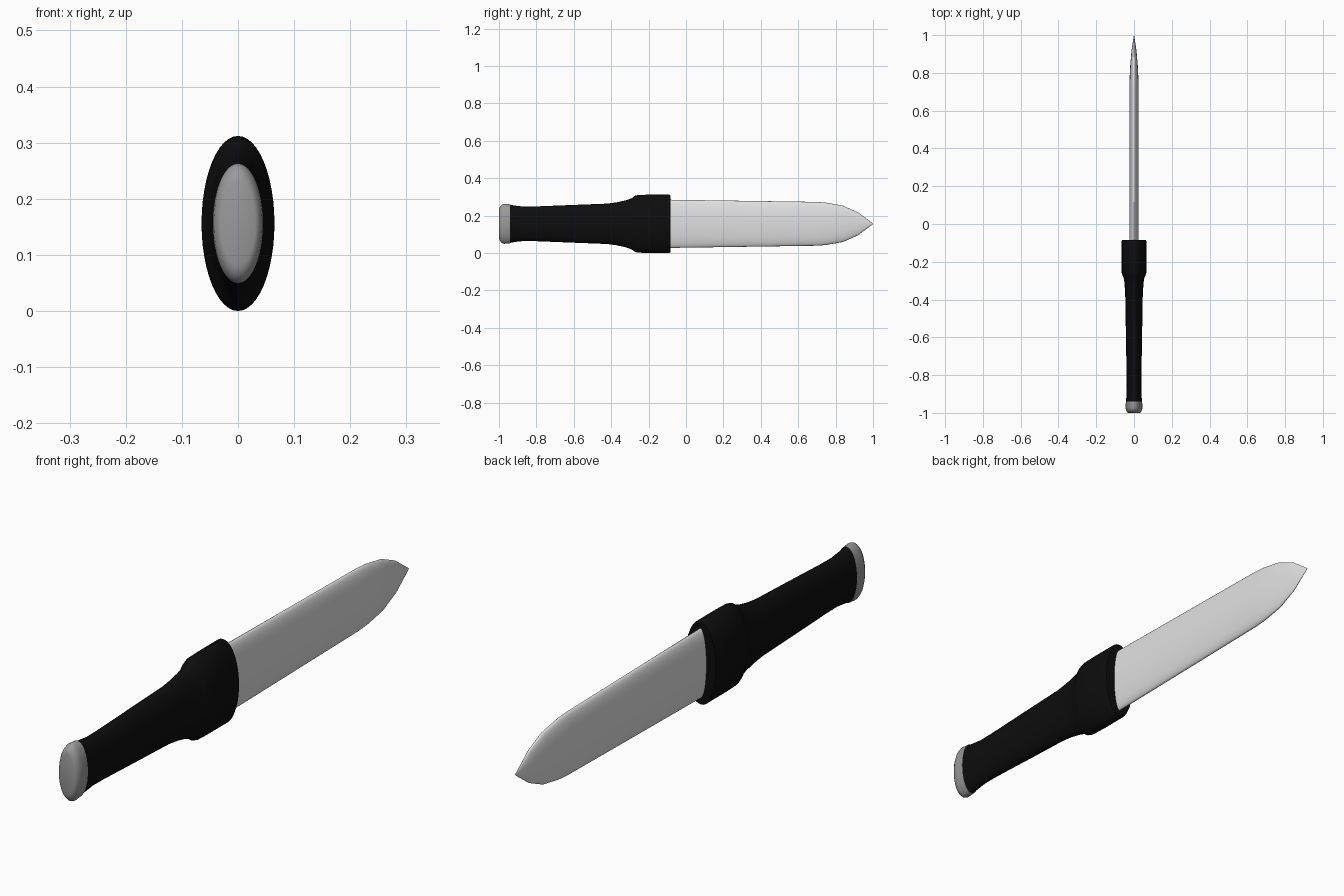
import bpy, bmesh, math

if "Cube" in bpy.data.objects:
    bpy.data.objects.remove(bpy.data.objects["Cube"])

CZ = 0.156  # height of the knife's long axis


def material(name, c):
    m = bpy.data.materials.new(name)
    m.diffuse_color = (c, c, c, 1)
    m.use_nodes = True
    m.node_tree.nodes["Principled BSDF"].inputs["Base Color"].default_value = m.diffuse_color
    return m


def loft(name, profile, mat, sides=48, angle=35):
    """Elliptical sections along y: (y, half width x, half height z)."""
    bm = bmesh.new()
    rings = []
    for y, rx, rz in profile:
        rings.append([bm.verts.new((rx * math.cos(2 * math.pi * i / sides), y,
                                    CZ + rz * math.sin(2 * math.pi * i / sides)))
                      for i in range(sides)])
    for a, b in zip(rings, rings[1:]):
        for i in range(sides):
            j = (i + 1) % sides
            bm.faces.new((a[i], a[j], b[j], b[i]))
    bm.faces.new(rings[0])
    bm.faces.new(rings[-1])
    bmesh.ops.remove_doubles(bm, verts=bm.verts, dist=1e-5)
    bmesh.ops.recalc_face_normals(bm, faces=bm.faces)
    me = bpy.data.meshes.new(name)
    bm.to_mesh(me)
    bm.free()
    ob = bpy.data.objects.new(name, me)
    bpy.context.collection.objects.link(ob)
    me.materials.append(mat)
    bpy.ops.object.select_all(action='DESELECT')
    ob.select_set(True)
    bpy.context.view_layer.objects.active = ob
    bpy.ops.object.shade_smooth_by_angle(angle=math.radians(angle))
    return ob


steel = material("blade steel", 0.75)
grey = material("pommel grey", 0.32)
black = material("black grip", 0.004)

# Blade with a pointed tip
loft("blade", [(-0.10, 0.025, 0.129), (0.30, 0.025, 0.123), (0.70, 0.025, 0.117),
               (0.75, 0.0245, 0.113), (0.84, 0.020, 0.097), (0.92, 0.013, 0.061),
               (0.998, 0.001, 0.003), (1.0, 0.0004, 0.0006)], steel)

# Grip flaring into the guard collar
loft("grip_and_guard", [(-0.945, 0.043, 0.103), (-0.92, 0.041, 0.098),
                        (-0.87, 0.039, 0.092), (-0.80, 0.039, 0.093),
                        (-0.60, 0.043, 0.101), (-0.42, 0.045, 0.108),
                        (-0.37, 0.047, 0.115), (-0.32, 0.050, 0.126),
                        (-0.29, 0.053, 0.137), (-0.275, 0.060, 0.149),
                        (-0.258, 0.065, 0.154), (-0.20, 0.065, 0.156),
                        (-0.09, 0.065, 0.156), (-0.084, 0.063, 0.152)], black)

# Rounded pommel cap
loft("pommel", [(-1.0, 0.031, 0.075), (-0.996, 0.037, 0.090), (-0.985, 0.043, 0.102),
                (-0.972, 0.045, 0.107), (-0.94, 0.043, 0.104)], grey)
